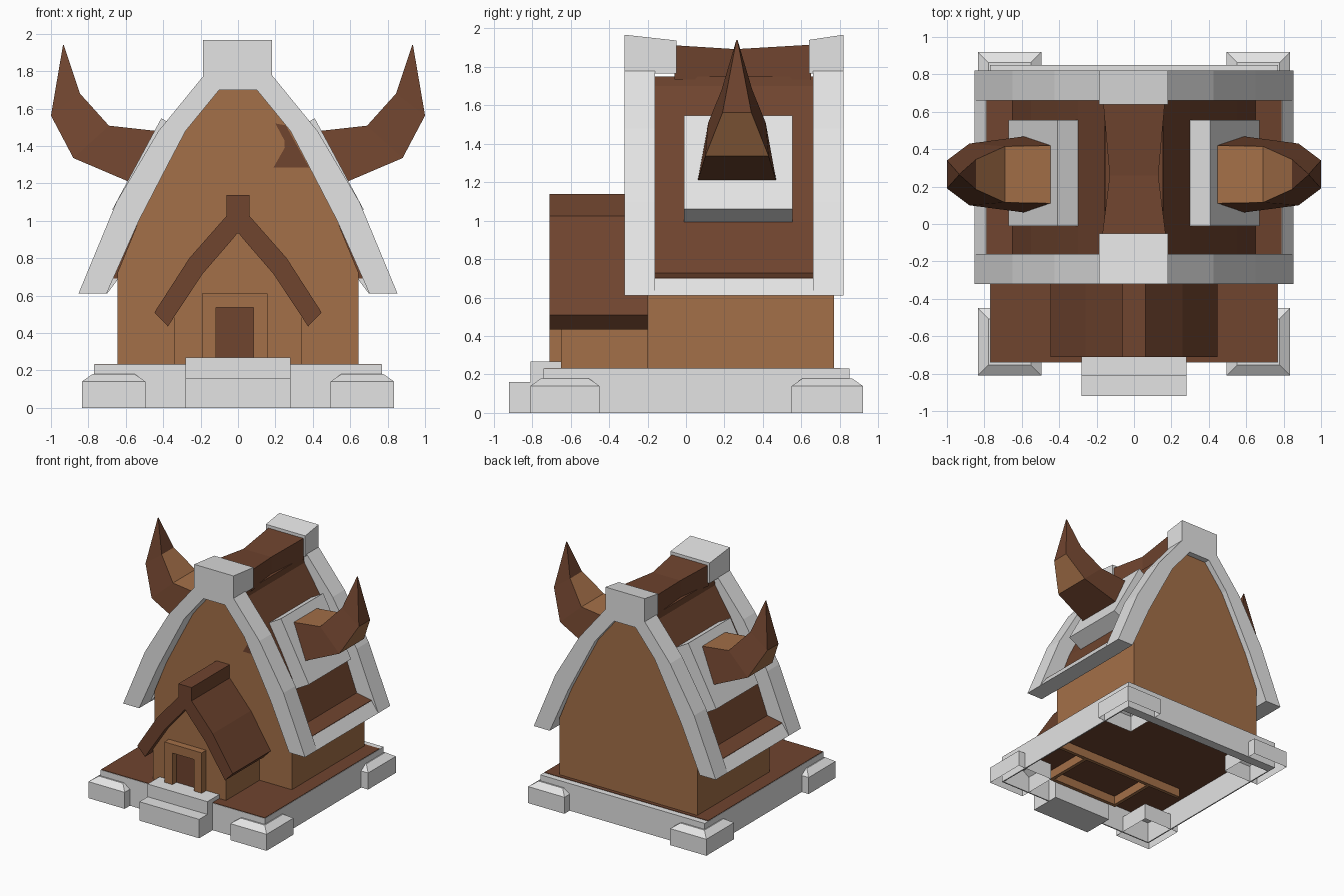
import bpy, bmesh

if "Cube" in bpy.data.objects:
    bpy.data.objects.remove(bpy.data.objects["Cube"])


def material(name, rgb):
    m = bpy.data.materials.new(name)
    m.diffuse_color = (*rgb, 1)
    m.use_nodes = True
    m.node_tree.nodes["Principled BSDF"].inputs["Base Color"].default_value = m.diffuse_color
    return m


STONE = material("pale_stone", (0.77, 0.77, 0.77))
BROWN = material("dark_brown_wood", (0.160, 0.058, 0.028))
TAN = material("tan_wood", (0.370, 0.160, 0.065))


def loft(name, rings, mat, open_start=False, extra=None, pick=()):
    """Skin a list of rings; faces whose (segment, side) is in pick get the extra material."""
    bm = bmesh.new()
    vs = [[bm.verts.new(p) for p in r] for r in rings]
    n = len(rings[0])
    for s in range(len(vs) - 1):
        for i in range(n):
            j = (i + 1) % n
            f = bm.faces.new((vs[s][i], vs[s][j], vs[s + 1][j], vs[s + 1][i]))
            f.material_index = 1 if (s, i) in pick else 0
    if not open_start:
        bm.faces.new(vs[0][::-1])
    bm.faces.new(vs[-1])
    bmesh.ops.recalc_face_normals(bm, faces=bm.faces)
    me = bpy.data.meshes.new(name)
    bm.to_mesh(me)
    bm.free()
    me.materials.append(mat)
    if extra:
        me.materials.append(extra)
    ob = bpy.data.objects.new(name, me)
    bpy.context.collection.objects.link(ob)
    return ob


def prism(name, prof, y0, y1, mat):
    """Extrude an x-z profile along y."""
    return loft(name, [[(x, y, z) for x, z in prof] for y in (y0, y1)], mat)


def box(name, x0, x1, y0, y1, z0, z1, mat):
    return prism(name, [(x0, z0), (x1, z0), (x1, z1), (x0, z1)], y0, y1, mat)


def mirrored(half):
    return half + [(-x, z) for x, z in reversed(half)]


def arch(outer, inner):
    """Closed arch profile from right-hand outer and inner lines, both listed bottom to top."""
    full_out, full_in = mirrored(outer), mirrored(inner)
    return full_out + full_in[::-1]


# --- stone foundation and floor ---
box("foundation_front", -.77, .77, -.74, -.73, 0, .23, STONE)
box("foundation_back", -.77, .77, .77, .85, 0, .23, STONE)
for s, side in ((1, "right"), (-1, "left")):
    box("foundation_" + side, *sorted((s * .76, s * .77)), -.735, .78, 0, .23, STONE)
box("floor", -.767, .767, -.737, .80, .215, .234, BROWN)

for s in (1, -1):
    for y0, y1 in ((-.81, -.45), (.55, .92)):
        x0, x1 = sorted((s * .495, s * .835))
        rings = []
        for z, d in ((0, 0), (.14, 0), (.18, .057)):
            rings.append([(x0 + d, y0 + d, z), (x1 - d, y0 + d, z),
                          (x1 - d, y1 - d, z), (x0 + d, y1 - d, z)])
        loft("corner_stone", rings, STONE, open_start=True)

# wall sills showing below the floor
box("house_sill", -.64, .64, -.22, -.19, .14, .22, TAN)
box("porch_sill", -.345, .345, -.65, -.62, .14, .22, TAN)
for x in (-.345, .315):
    box("porch_side_sill", x, x + .03, -.65, -.2, .14, .22, TAN)

# --- front steps ---
box("lower_step", -.28, .28, -.92, -.81, 0, .16, STONE)
box("upper_step", -.28, .28, -.81, -.65, 0, .268, STONE)

# --- main house ---
wall = [(.645, .22), (.645, .72), (.53, 1.0), (.385, 1.28), (.28, 1.48), (.10, 1.70)]
prism("house_walls", mirrored(wall), -.20, .77, TAN)
prism("gable_gap", [(.19, 1.285), (.25, 1.39), (.248, 1.43), (.20, 1.52), (.255, 1.51),
                    (.38, 1.285)], -.205, -.20, BROWN)

# stone verges at both ends of the roof
verge = arch([(.853, .61), (.65, 1.10), (.425, 1.48), (.18, 1.78)],
             [(.703, .61), (.53, 1.0), (.385, 1.28), (.28, 1.48), (.10, 1.70)])
prism("front_verge", verge, -.32, -.16, STONE)
prism("back_verge", verge, .66, .82, STONE)

# recessed brown roof with eaves
roof = arch([(.665, .69), (.55, 1.0), (.41, 1.28), (.30, 1.48), (.16, 1.70), (.155, 1.80)],
            [(.63, .69), (.50, 1.0), (.36, 1.28), (.26, 1.48), (.10, 1.66), (.09, 1.70)])
roof = [(min(max(x, -.67), .67), min(z, 1.75)) for x, z in roof]
prism("roof_panels", roof, -.17, .67, BROWN)
for s in (1, -1):
    prism("eave", [(s * x, z) for x, z in ((.64, .69), (.79, .698), (.853, .61), (.70, .61))],
          -.17, .67, STONE)
    prism("eave_ledge", [(s * x, z) for x, z in ((.64, .688), (.79, .694), (.788, .702),
                                                (.64, .73))], -.165, .665, BROWN)

# ridge beam, slightly waisted in the middle, and its stone caps
loft("ridge", [[(-w, y, 1.735), (w, y, 1.735), (w, y, z), (-w, y, z)]
               for y, w, z in ((-.06, .17, 1.912), (.26, .13, 1.892), (.65, .165, 1.915))], BROWN)
for name, ends in (("front_ridge_cap", ((-.32, 1.967), (-.05, 1.937))),
                   ("back_ridge_cap", ((.64, 1.94), (.82, 1.967)))):
    loft(name, [[(-.187, y, 1.765), (.182, y, 1.765), (.182, y, z), (-.187, y, z)]
                for y, z in ends], STONE)

# --- horns on stone plates ---
# each four-sided ring: inner x, z, half width; outer x, z, half width
HORN = [(.42, 1.478, .155, .575, 1.205, .205),
        (.69, 1.508, .150, .88, 1.335, .165),
        (.845, 1.68, .080, 1.0, 1.562, .075),
        (.932, 1.94, .003, .936, 1.937, .003)]
YC = .265
for s, side in ((1, "right"), (-1, "left")):
    prism("horn_plate_" + side,
          [(s * x, z) for x, z in ((.41, 1.548), (.672, 1.06), (.55, .99), (.285, 1.475))],
          -.01, .555, STONE)
    rings = []
    for xi, zi, wi, xo, zo, wo in HORN:
        rings.append([(s * x, YC + w, z) for x, z, w in
                      ((xi, zi, wi), (xi, zi, -wi), (xo, zo, -wo), (xo, zo, wo))])
    loft("horn_" + side, rings, BROWN, extra=TAN, pick={(0, 0), (1, 0), (1, 2)})

# --- porch ---
prism("porch_walls", mirrored([(.343, .22), (.343, .49), (.19, .73), (.01, .95)]),
      -.65, -.19, TAN)
prism("porch_roof", arch([(.447, .51), (.26, .80), (.062, 1.025), (.062, 1.138)],
                         [(.375, .435), (.19, .715), (.03, .90), (.005, .932)]),
      -.71, -.20, BROWN)

# door with frame
for x0, x1 in ((-.193, -.117), (.083, .157)):
    box("door_post", x0, x1, -.71, -.64, .234, .535, TAN)
box("door_lintel", -.193, .157, -.71, -.64, .535, .61, TAN)
box("door", -.117, .083, -.658, -.65, .26, .535, BROWN)
